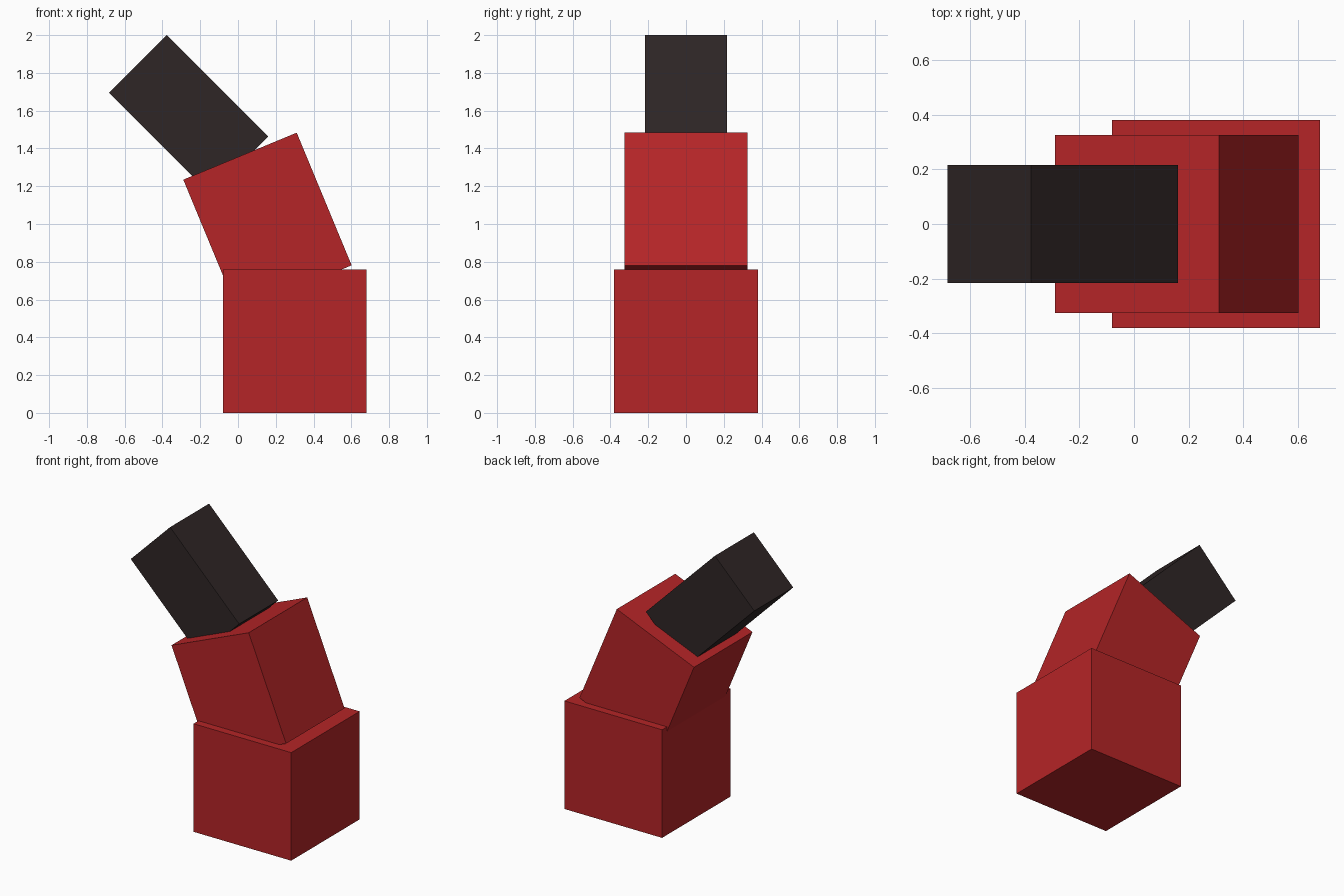
import bpy
import math

if "Cube" in bpy.data.objects:
    bpy.data.objects.remove(bpy.data.objects["Cube"])


def make_material(name, color):
    mat = bpy.data.materials.new(name)
    mat.diffuse_color = (*color, 1.0)
    mat.use_nodes = True
    mat.node_tree.nodes["Principled BSDF"].inputs["Base Color"].default_value = mat.diffuse_color
    return mat


def box(name, center, size, tilt, mat):
    """Box leaning toward -x by tilt degrees."""
    bpy.ops.mesh.primitive_cube_add(size=1, location=center,
                                    rotation=(0, math.radians(-tilt), 0))
    ob = bpy.context.object
    ob.name = name
    ob.scale = size
    ob.data.materials.append(mat)
    return ob


red = make_material("red", (0.46, 0.018, 0.020))
charcoal = make_material("charcoal", (0.028, 0.019, 0.019))

LENGTH = 0.76

# Upright base block
box("base_block", (0.30, 0, LENGTH / 2), (0.76, 0.76, LENGTH), 0, red)
# Leaning middle block, sunk into the base
box("middle_block", (0.156, 0, 1.008), (0.65, 0.65, LENGTH), 22.5, red)
# Narrow dark tip, leaning further
box("tip_block", (-0.261, 0, 1.579), (0.433, 0.433, LENGTH), 45, charcoal)
